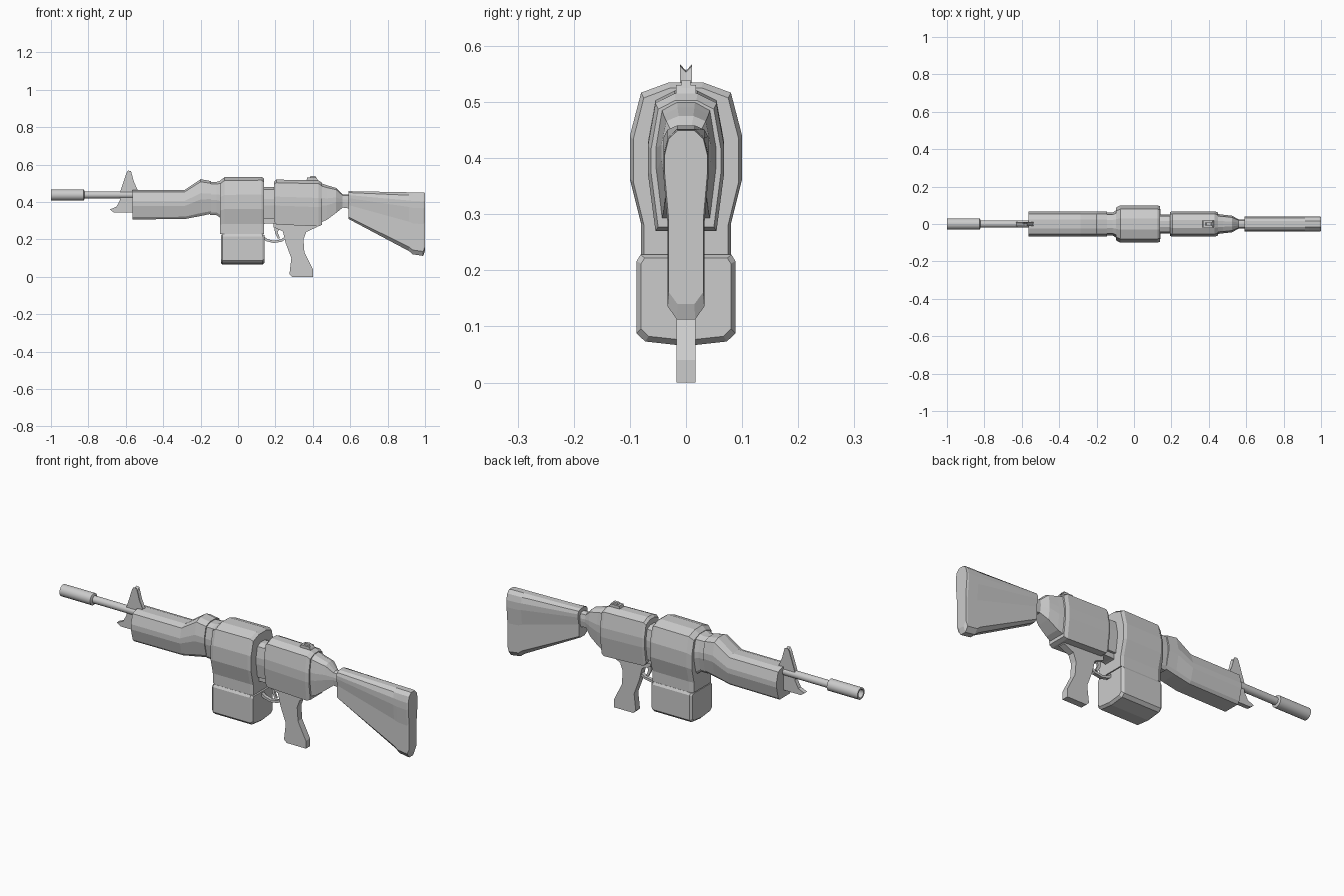
import bpy, bmesh, math


def make(name, rings, cap=True):
    """Skin a series of equal-length rings of 3D points."""
    bm = bmesh.new()
    vs = [[bm.verts.new(p) for p in r] for r in rings]
    n = len(rings[0])
    for a, b in zip(vs, vs[1:]):
        for i in range(n):
            bm.faces.new((a[i], a[(i + 1) % n], b[(i + 1) % n], b[i]))
    if cap:
        bm.faces.new(vs[0])
        bm.faces.new(vs[-1])
    bmesh.ops.recalc_face_normals(bm, faces=bm.faces)
    me = bpy.data.meshes.new(name)
    bm.to_mesh(me)
    bm.free()
    ob = bpy.data.objects.new(name, me)
    bpy.context.collection.objects.link(ob)
    return ob


def body(name, half, stations):
    """Loft along x. half = (width, height) fractions of one side, bottom to top."""
    ring = half + [(-w, t) for w, t in reversed(half)]
    return make(name, [[(x, w * hw, zb + t * (zt - zb)) for w, t in ring]
                       for x, zb, zt, hw in stations])


def plate(name, profile, hw):
    """Extrude an xz profile across y."""
    return make(name, [[(x, y, z) for x, z in profile] for y in (-hw, hw)])


def turned(name, profile, z0, sides=16, cap=True):
    """Revolve (x, radius) pairs around the barrel axis."""
    ob = make(name, [[(x, r * math.cos(a), z0 + r * math.sin(a))
                      for a in [2 * math.pi * i / sides for i in range(sides)]]
                     for x, r in profile], cap)
    bpy.ops.object.select_all(action='DESELECT')
    ob.select_set(True)
    bpy.context.view_layer.objects.active = ob
    bpy.ops.object.shade_smooth_by_angle(angle=math.radians(35))
    return ob


# Barrel and hollow muzzle
AXIS = 0.438
turned("barrel", [(-0.84, 0.019), (-0.54, 0.019)], AXIS)
turned("muzzle", [(-0.91, 0.001), (-0.91, 0.021), (-1.0, 0.021), (-1.0, 0.030),
                  (-0.825, 0.030), (-0.82, 0.019)], AXIS)

# Front sight with notched tip, and lug under the barrel
notch = [(1, 0), (1, 1), (0.35, 0.95), (0, 0.93)]
ring = notch + [(-w, t) for w, t in reversed(notch[:-1])]
make("front_sight", [[(x, w * 0.011, 0.40 + t * (zt - 0.40)) for w, t in ring]
                     for x, zt in ((-0.63, 0.455), (-0.597, 0.555), (-0.588, 0.568),
                                   (-0.572, 0.565), (-0.557, 0.51), (-0.535, 0.46))])
plate("sight_lug", [(-0.685, 0.36), (-0.65, 0.375), (-0.628, 0.415), (-0.628, 0.455),
                    (-0.555, 0.455), (-0.555, 0.345), (-0.665, 0.345)], 0.011)

# Handguard with raised rear, and its neck
guard = [(0.62, 0), (0.78, 0.08), (1, 0.45), (1, 0.62), (0.8, 0.93), (0.35, 1)]
body("handguard", guard, [(-0.565, 0.307, 0.465, 0.068), (-0.285, 0.309, 0.465, 0.068),
                          (-0.20, 0.325, 0.522, 0.068), (-0.145, 0.337, 0.512, 0.068)])
body("handguard_neck", guard, [(-0.15, 0.33, 0.508, 0.062), (-0.115, 0.33, 0.508, 0.062),
                               (-0.07, 0.30, 0.52, 0.085)])

# Wide central housing
housing = [(0.8, 0), (0.8, 0.18), (1, 0.44), (1, 0.69), (0.8, 0.94), (0.3, 1)]
body("central_housing", housing, [(-0.095, 0.228, 0.515, 0.088), (-0.072, 0.228, 0.533, 0.1),
                                  (0.125, 0.228, 0.535, 0.1), (0.14, 0.228, 0.525, 0.094)])

# Ammunition box
box = [(0, 0), (0.83, 0.05), (1, 0.14), (1, 0.93), (0.92, 1)]
ring = box + [(-w, t) for w, t in reversed(box[1:])]
make("ammo_box", [[(x, w * hw, zb + t * (zt - zb)) for w, t in ring]
                  for x, zb, zt, hw in ((-0.092, 0.075, 0.222, 0.08), (-0.082, 0.065, 0.228, 0.088),
                                        (0.13, 0.065, 0.228, 0.088), (0.142, 0.075, 0.222, 0.08))])

# Receiver, linking collar and tapered tail
rec = [(0.8, 0), (1, 0.42), (1, 0.62), (0.8, 0.93), (0.3, 1)]
body("collar", rec, [(0.12, 0.31, 0.48, 0.052), (0.21, 0.31, 0.48, 0.052)])
body("receiver", rec, [(0.193, 0.295, 0.508, 0.064), (0.205, 0.28, 0.52, 0.068),
                       (0.43, 0.27, 0.515, 0.068), (0.448, 0.277, 0.503, 0.062)])
body("receiver_tail", rec, [(0.44, 0.29, 0.502, 0.054), (0.475, 0.305, 0.49, 0.050),
                            (0.525, 0.342, 0.475, 0.044), (0.56, 0.37, 0.44, 0.024),
                            (0.60, 0.365, 0.44, 0.024)])

# Rear sight
plate("rear_sight_base", [(0.365, 0.51), (0.37, 0.53), (0.42, 0.53), (0.43, 0.51)], 0.018)
plate("rear_sight_leaf", [(0.38, 0.525), (0.388, 0.539), (0.412, 0.539), (0.425, 0.525)], 0.008)

# Shoulder stock
stock = [(0.4, 0), (0.82, 0.07), (0.82, 0.5), (1, 0.75), (1, 0.86), (0.82, 0.95), (0.4, 1)]
body("stock", stock, [(0.59, 0.31, 0.458, 0.04), (0.915, 0.137, 0.452, 0.04),
                      (0.935, 0.12, 0.452, 0.04), (0.99, 0.112, 0.451, 0.04),
                      (1.0, 0.14, 0.449, 0.038)])

# Pistol grip
plate("pistol_grip", [(0.19, 0.30), (0.19, 0.265), (0.24, 0.243), (0.255, 0.18), (0.285, 0.10),
                      (0.275, 0.015), (0.29, 0.0), (0.40, 0.0), (0.40, 0.04), (0.355, 0.13),
                      (0.35, 0.20), (0.365, 0.24), (0.42, 0.265), (0.42, 0.30)], 0.017)

# Trigger and trigger guard
plate("trigger_guard", [(0.13, 0.225), (0.155, 0.203), (0.19, 0.193), (0.23, 0.20), (0.26, 0.222),
                        (0.262, 0.208), (0.235, 0.188), (0.19, 0.181), (0.15, 0.191),
                        (0.13, 0.208)], 0.009)
plate("trigger", [(0.195, 0.275), (0.225, 0.275), (0.212, 0.235), (0.225, 0.207),
                  (0.213, 0.204), (0.197, 0.235)], 0.005)
plate("trigger_bridge", [(0.13, 0.32), (0.13, 0.28), (0.145, 0.255), (0.22, 0.265), (0.22, 0.32)][0:2]
      + [(0.15, 0.285), (0.21, 0.285), (0.21, 0.32)], 0.03)
